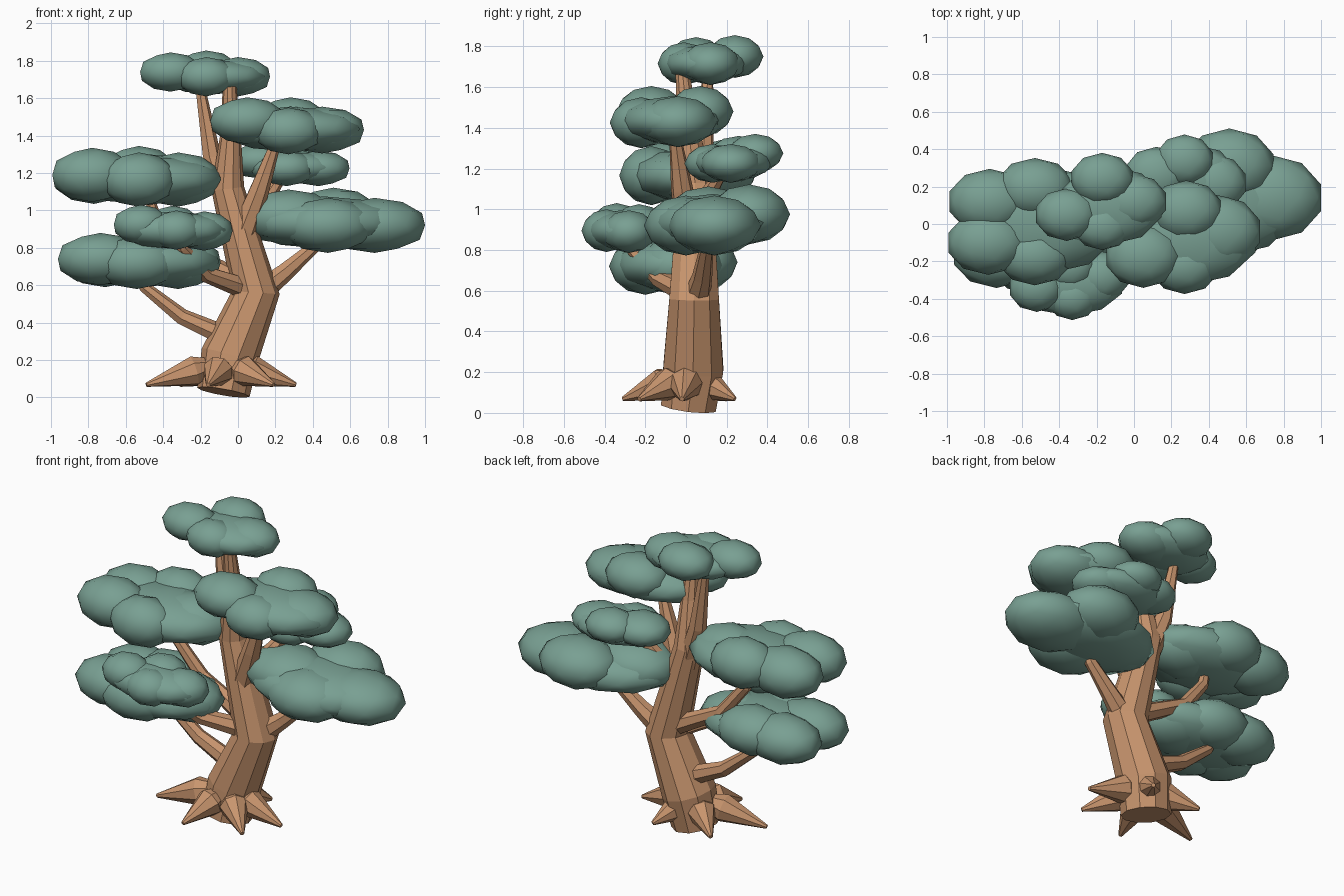
import bpy, bmesh, math
from mathutils import Vector


def material(name, rgb):
    m = bpy.data.materials.new(name)
    m.diffuse_color = (*rgb, 1)
    return m


BARK = material("bark", (0.58, 0.30, 0.155))
LEAF = material("leaf", (0.19, 0.35, 0.29))


def add_object(name, bm, mat, smooth):
    bmesh.ops.recalc_face_normals(bm, faces=bm.faces)
    for f in bm.faces:
        f.smooth = smooth
    me = bpy.data.meshes.new(name)
    bm.to_mesh(me)
    bm.free()
    me.materials.append(mat)
    ob = bpy.data.objects.new(name, me)
    bpy.context.collection.objects.link(ob)


def tube(name, pts, sides):
    """Faceted limb through (x, y, z, radius) points."""
    bm = bmesh.new()
    ps = [Vector(p[:3]) for p in pts]
    rings = []
    for i, p in enumerate(ps):
        a = (p - ps[i - 1]).normalized() if i else Vector()
        b = (ps[i + 1] - p).normalized() if i < len(ps) - 1 else Vector()
        q = Vector((0, 0, 1)).rotation_difference((a + b).normalized())
        rings.append([bm.verts.new(p + q @ Vector((
            pts[i][3] * math.cos(2 * math.pi * k / sides),
            pts[i][3] * math.sin(2 * math.pi * k / sides), 0)))
            for k in range(sides)])
    for r, s in zip(rings, rings[1:]):
        for k in range(sides):
            n = (k + 1) % sides
            bm.faces.new((r[k], r[n], s[n], s[k]))
    bm.faces.new(rings[0])
    bm.faces.new(rings[-1])
    add_object(name, bm, BARK, False)


def foliage(name, core, radii, centres):
    """Pad: a wide flat core lens surrounded by low-poly blobs."""
    bm = bmesh.new()
    rx, ry, rz = radii
    blobs = [core] + [(x, y, z, rx * s * 1.04, ry * s * 1.04, rz)
                      for x, y, z, s in centres]
    for x, y, z, a, b, c in blobs:
        vs = bmesh.ops.create_icosphere(bm, subdivisions=2, radius=1)["verts"]
        for v in vs:
            v.co = Vector((x + v.co.x * a, y + v.co.y * b, z + v.co.z * c))
    add_object(name, bm, LEAF, True)


# Trunk and forked top stem
tube("trunk", [(-.078, .012, .028, .142), (-.045, .036, .22, .155),
               (.095, .04, .56, .128), (-.055, .045, 1.12, .088),
               (-.04, .01, 1.4, .056), (-.045, -.02, 1.7, .034)], 10)
tube("top_stem", [(-.05, .05, 1.02, .07), (-.14, .085, 1.28, .052),
                  (-.21, .11, 1.7, .024)], 7)

# Branches
tube("branch_low_left", [(-.03, .05, .31, .06), (-.3, .05, .43, .045),
                         (-.5, .04, .59, .032), (-.58, .02, .72, .02)], 7)
tube("branch_front_left", [(.05, .02, .58, .06), (-.17, -.13, .66, .045),
                           (-.3, -.26, .8, .032), (-.35, -.32, .9, .02)], 7)
tube("branch_back_left", [(.06, .06, .6, .06), (-.3, .08, .79, .042),
                          (-.45, .06, .98, .034), (-.5, .04, 1.15, .02)], 7)
tube("branch_low_right", [(.1, .05, .55, .07), (.25, .08, .67, .05),
                          (.4, .1, .8, .035), (.48, .12, .93, .02)], 7)
tube("branch_high_right", [(.02, .02, .86, .075), (.11, -.02, 1.1, .055),
                           (.19, -.05, 1.33, .032), (.22, -.05, 1.43, .02)], 7)
tube("branch_back_right", [(.03, .05, .9, .06), (.17, .12, 1.09, .04),
                           (.28, .22, 1.25, .02)], 7)

# Spiky roots: pinched inside the trunk, swelling, then tapering to a point
for i, (x, y) in enumerate([(-.49, -.09), (-.16, -.31), (.19, -.23),
                            (.31, -.02), (.06, .24), (-.31, .2)]):
    start, tip = Vector((-.07, .01, .19)), Vector((x, y, .068))
    d = tip - start
    a, b = start + d * .15, start + d * .4
    tube(f"root_{i + 1}", [(*a, .04), (*b, .083), (*tip, .012)], 8)

# Foliage pads: core lens, shared blob radii, then x, y, z and size per blob
foliage("foliage_top", (-.13, .1, 1.715, .29, .21, .095), (.165, .135, .105), [
    (-.17, .24, 1.75, 1), (-.36, .05, 1.74, 1),
    (0, .12, 1.715, 1.05), (-.17, -.01, 1.715, .92)])
foliage("foliage_high_right", (.28, -.07, 1.435, .39, .26, .12),
        (.2, .165, .125), [
    (.05, -.17, 1.48, 1), (.28, .07, 1.48, .95),
    (.45, -.04, 1.43, 1.13), (.27, -.22, 1.425, .9)])
foliage("foliage_back_right", (.3, .23, 1.23, .27, .2, .09), (.16, .14, .095), [
    (.27, .34, 1.275, .95), (.43, .22, 1.225, 1.05),
    (.12, .26, 1.265, 1.05), (.26, .13, 1.225, .95)])
foliage("foliage_low_right", (.46, .13, .935, .44, .31, .14),
        (.26, .21, .147), [
    (.51, .31, .975, .92), (.73, .14, .92, 1.05),
    (.27, .11, .965, 1), (.48, .0, .92, .95)])
foliage("foliage_high_left", (-.48, .02, 1.165, .41, .29, .135),
        (.215, .165, .145), [
    (-.78, -.1, 1.19, 1), (-.77, .12, 1.18, 1.02), (-.53, .19, 1.2, .95),
    (-.32, .03, 1.165, 1.04), (-.53, -.17, 1.165, .92)])
foliage("foliage_low_left", (-.5, -.07, .725, .42, .28, .135),
        (.23, .175, .14), [
    (-.735, -.16, .74, 1), (-.71, .06, .73, .98), (-.52, .08, .74, .95),
    (-.32, -.06, .72, 1), (-.54, -.2, .72, .98)])
foliage("foliage_front_left", (-.35, -.32, .895, .3, .17, .1),
        (.145, .125, .105), [
    (-.52, -.34, .925, 1), (-.33, -.39, .895, .95),
    (-.18, -.28, .89, 1.05), (-.35, -.23, .92, 1)])
